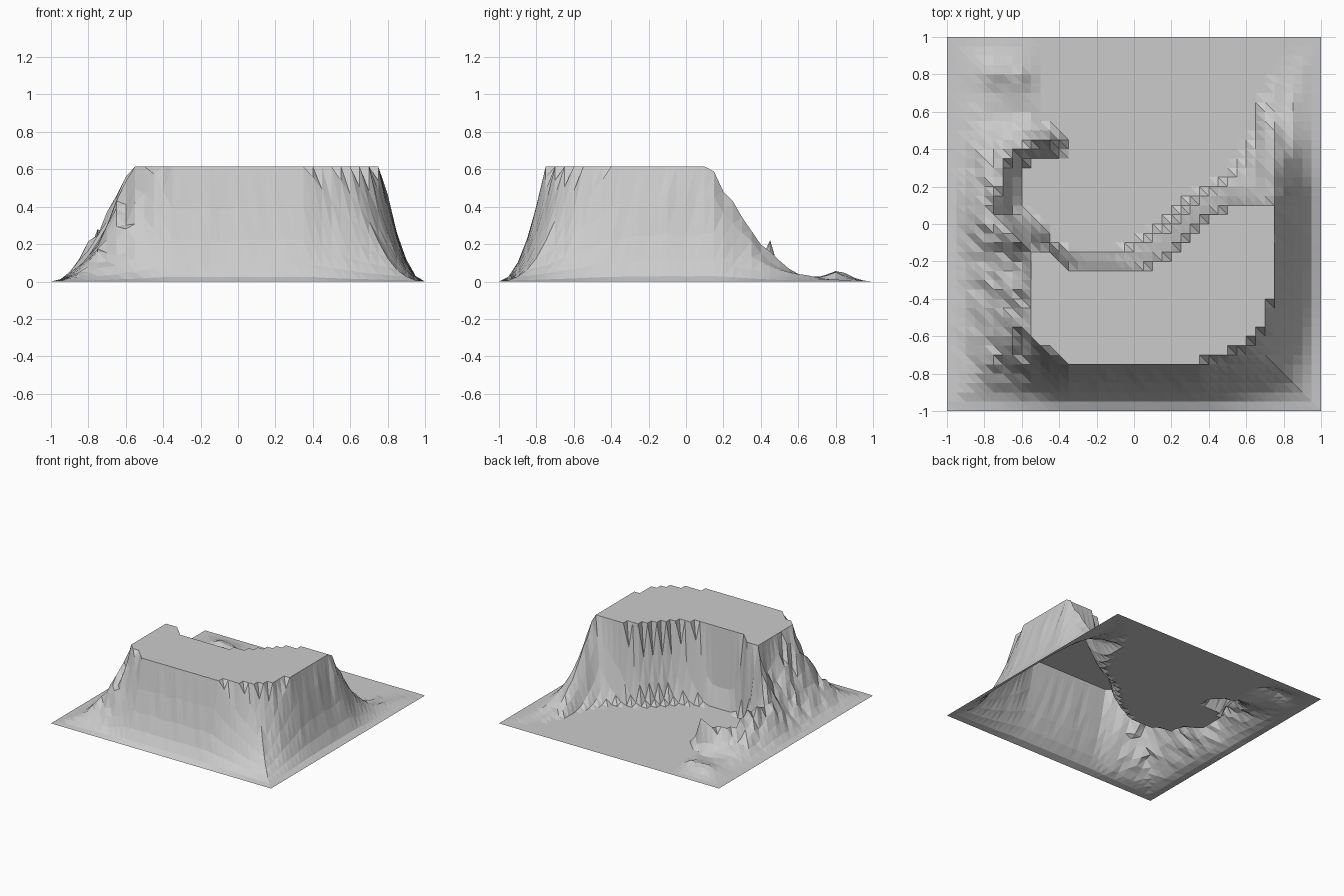
import bpy, bmesh, random
from mathutils import Vector

if "Cube" in bpy.data.objects:
    bpy.data.objects.remove(bpy.data.objects["Cube"])

random.seed(4)
N, STEP, TOP = 40, 0.05, 0.615

# Outline of the flat mesa top
plateau = [(-.55, -.15), (-.45, -.15), (-.4, -.2), (-.3, -.25), (-.05, -.25), (.1, -.2),
           (.2, -.15), (.3, -.05), (.4, .05), (.5, .1), (.75, .12),
           (.77, -.1), (.75, -.4), (.7, -.55), (.6, -.65), (.5, -.7), (.35, -.75),
           (-.35, -.75), (-.5, -.65), (-.56, -.55), (-.55, -.3)]
# Outline of the low bay floor that opens to the back
floor = [(-.4, .35), (-.55, .35), (-.6, .3), (-.6, .1), (-.45, 0), (-.45, -.1),
         (-.3, -.15), (-.1, -.15), (0, -.1), (.15, 0), (.2, .05), (.3, .15),
         (.5, .25), (.55, .35), (.65, .5), (.65, .6), (.72, .72), (.8, .9), (1, 1),
         (-.5, 1), (-.5, .55), (-.4, .5), (-.35, .45)]
# Ridge crests (x, y, height)
ridges = [
    [(.75, .1, .615), (.75, .15, .6), (.75, .2, .49), (.75, .3, .35), (.74, .4, .2),
     (.73, .5, .11), (.72, .6, .04), (.76, .75, .01)],
    [(-.55, -.15, .6), (-.65, -.07, .42), (-.75, 0, .27), (-.73, .15, .25),
     (-.7, .3, .2), (-.6, .42, .16), (-.45, .44, .22)],
    [(-.75, .82, .05), (-.6, .78, .045)],
]


def seg(p, a, b):
    """Distance from p to segment ab and the position along it."""
    d = b - a
    s = max(0, min(1, (p - a).dot(d) / d.length_squared))
    return (p - a - d * s).length, s


def poly_dist(p, poly):
    """Distance to a polygon, zero inside."""
    inside, best = False, 9
    for a, b in zip(poly, poly[1:] + poly[:1]):
        best = min(best, seg(p, Vector(a), Vector(b))[0])
        if (a[1] > p.y) != (b[1] > p.y):
            if p.x < a[0] + (p.y - a[1]) * (b[0] - a[0]) / (b[1] - a[1]):
                inside = not inside
    return 0 if inside or best < .012 else best


def height(x, y):
    p = Vector((x, y))
    low = min(1 - abs(x), 1 - abs(y), poly_dist(p, floor),
              seg(p, Vector((-.5, .6)), Vector((-.62, .6)))[0] + .02)
    if low < .001:
        return 0
    d = poly_dist(p, plateau)
    if d == 0:
        return TOP
    h = TOP * (low / (low + d)) ** 2
    for line in ridges:
        for a, b in zip(line, line[1:]):
            d, s = seg(p, Vector(a[:2]), Vector(b[:2]))
            d = max(0, d - .02)
            h = max(h, (a[2] + (b[2] - a[2]) * s) * (low / (low + d)) ** 2)
    # rougher rock on the left flank
    rough = .13 if x < -.5 else .03
    return min(TOP, h * (1 + random.uniform(-rough, rough)))


# Terrain sheet: triangulated grid raised by the height function
bm = bmesh.new()
grid = []
for j in range(N + 1):
    row = []
    for i in range(N + 1):
        x, y = -1 + i * STEP, -1 + j * STEP
        row.append(bm.verts.new((x, y, height(x, y))))
    grid.append(row)
for j in range(N):
    for i in range(N):
        a, b = grid[j][i], grid[j][i + 1]
        c, d = grid[j + 1][i + 1], grid[j + 1][i]
        bm.faces.new((a, b, d))
        bm.faces.new((b, c, d))
mesh = bpy.data.meshes.new("mesa_terrain")
bm.to_mesh(mesh)
bm.free()
bpy.context.collection.objects.link(bpy.data.objects.new("mesa_terrain", mesh))
